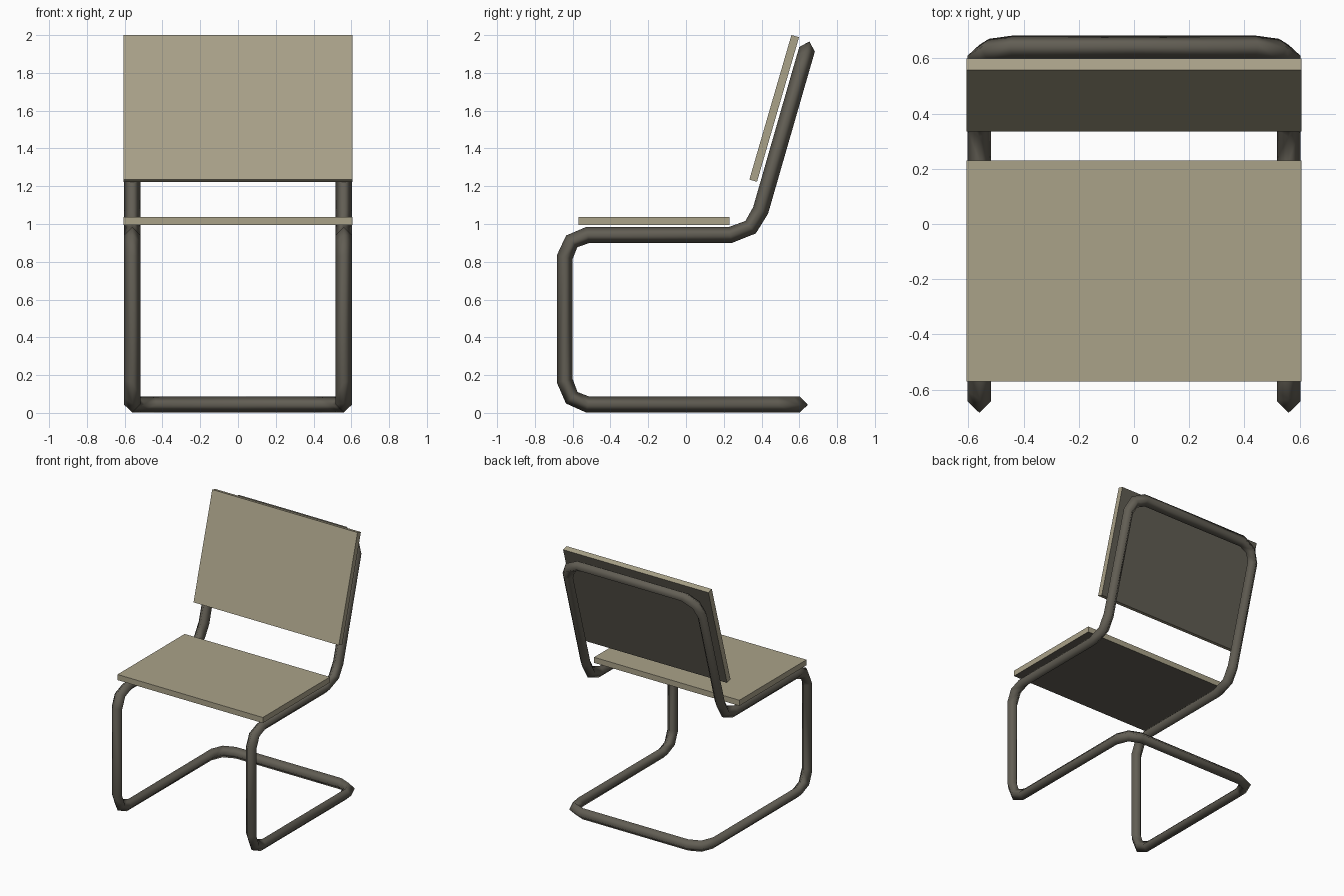
import bpy, bmesh, math
from mathutils import Vector

if "Cube" in bpy.data.objects:
    bpy.data.objects.remove(bpy.data.objects["Cube"])


def material(name, rgb):
    m = bpy.data.materials.new(name)
    m.diffuse_color = (*rgb, 1)
    m.use_nodes = True
    m.node_tree.nodes["Principled BSDF"].inputs["Base Color"].default_value = m.diffuse_color
    return m


BEIGE = material("beige panel", (0.40, 0.36, 0.25))
DARK = material("dark grey", (0.122, 0.112, 0.089))
TILT = math.atan2(0.2225, 0.765)   # lean of the backrest
R = 0.043                          # tube radius


def panel(name, size, loc, dark_dir, tilt=0):
    """Board whose hidden side (facing dark_dir) is dark."""
    bpy.ops.mesh.primitive_cube_add(size=1, location=loc, rotation=(tilt, 0, 0))
    ob = bpy.context.object
    ob.name = name
    ob.scale = size
    ob.data.materials.append(BEIGE)
    ob.data.materials.append(DARK)
    for f in ob.data.polygons:
        f.material_index = int(f.normal.dot(Vector(dark_dir)) > 0.9)


# Seat (dark underside) and backrest (dark rear)
panel("seat", (1.212, 0.80, 0.042), (0, -0.17, 1.016), (0, 0, -1))
panel("backrest", (1.212, 0.042, 0.797), (0, 0.467, 1.612), (0, 1, 0), -TILT)

# Right half of the bent tube path, from top centre to bottom centre
up = Vector((0, math.sin(TILT), math.cos(TILT)))
top = Vector((0, 0.641, 1.925))
side = [(0.395, 1.072), (0.342, 0.983), (0.235, 0.942),
        (-0.52, 0.942), (-0.605, 0.908), (-0.642, 0.825),
        (-0.642, 0.17), (-0.605, 0.08), (-0.52, 0.044)]
path = [top + Vector((x, 0, 0)) - up * drop
        for x, drop in ((0, 0), (0.44, 0), (0.525, 0.042), (0.56, 0.12))]
path += [Vector((0.56, y, z)) for y, z in side]
path += [Vector((x, y, 0.044))
         for x, y in ((0.56, 0.482), (0.525, 0.567), (0.44, 0.602), (0, 0.602))]

# Sweep a four-sided section along the path without twisting
bm = bmesh.new()
normal = Vector((0, math.cos(TILT), -math.sin(TILT)))
rings, prev = [], Vector((1, 0, 0))
for i, p in enumerate(path):
    if i == 0:
        t = Vector((1, 0, 0))
    elif i == len(path) - 1:
        t = Vector((-1, 0, 0))
    else:
        t = ((path[i + 1] - p).normalized() + (p - path[i - 1]).normalized()).normalized()
    normal = prev.rotation_difference(t) @ normal
    prev = t
    b = t.cross(normal)
    rings.append([bm.verts.new(p + R * d) for d in (normal, b, -normal, -b)])
for a, c in zip(rings, rings[1:]):
    for k in range(4):
        j = (k + 1) % 4
        f = bm.faces.new((a[k], a[j], c[j], c[k]))
        f.smooth = True
me = bpy.data.meshes.new("tube_frame")
bm.to_mesh(me)
bm.free()
frame = bpy.data.objects.new("tube_frame", me)
bpy.context.collection.objects.link(frame)
me.materials.append(DARK)

# Mirror to the left half
mir = frame.modifiers.new("mirror", 'MIRROR')
mir.use_axis = (True, False, False)
mir.merge_threshold = 0.001
